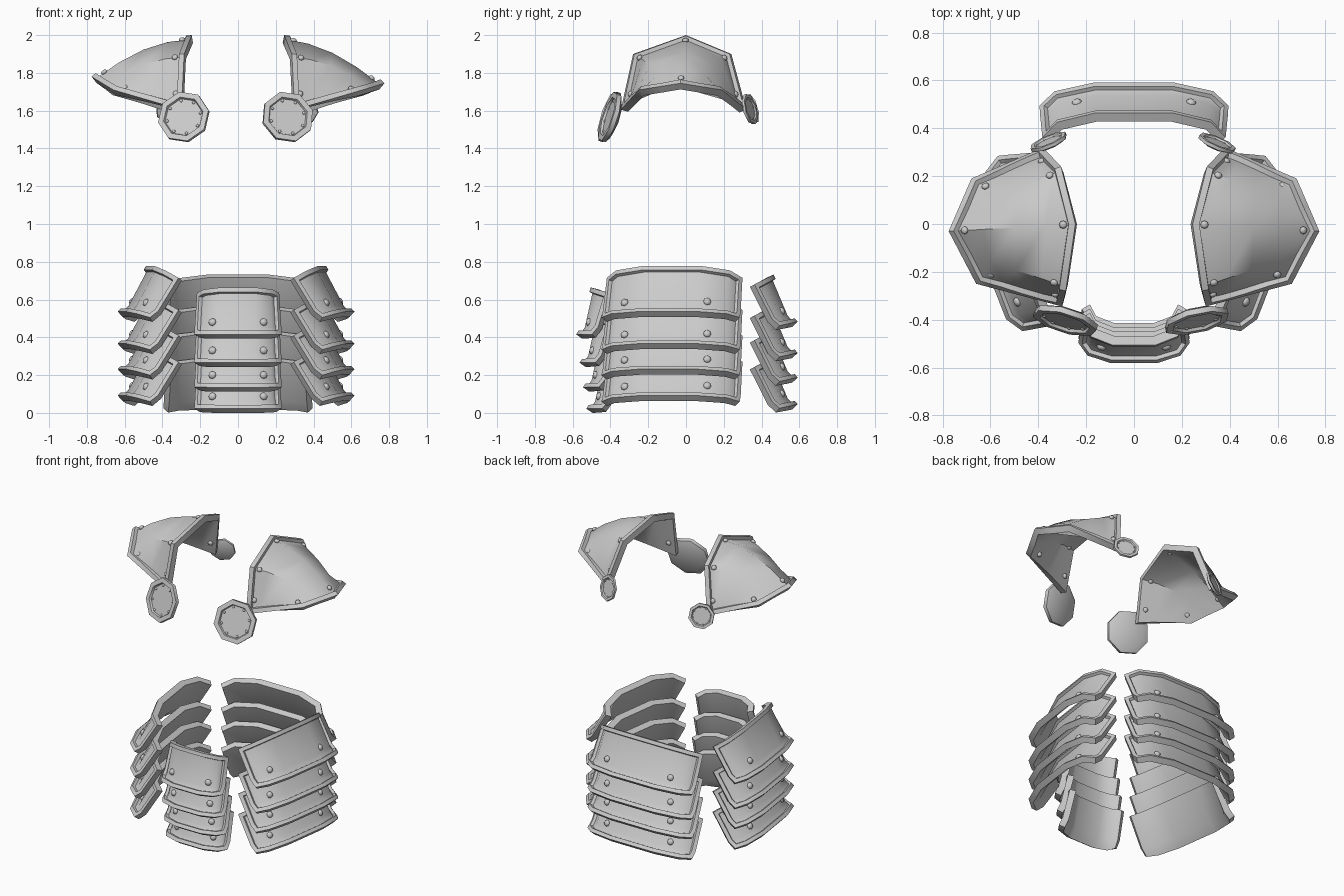
import bpy, bmesh
from math import radians, sin, cos, pi
from mathutils import Vector, Matrix

if "Cube" in bpy.data.objects:
    bpy.data.objects.remove(bpy.data.objects["Cube"])


def along(points, s):
    """Point on an evenly parameterised polyline, s in 0..1."""
    f = min(max(s, 0), 1) * (len(points) - 1)
    i = min(int(f), len(points) - 2)
    return points[i].lerp(points[i + 1], f - i)


def thicken_and_rim(bm, thick, rim, depth):
    """Turn an open outer skin into a solid plate with a raised rim."""
    bm.normal_update()
    outer = list(bm.faces)
    border = [(l.vert, l.link_loop_next.vert) for f in outer for l in f.loops
              if l.edge.is_boundary]
    inner = {v: bm.verts.new(v.co - v.normal * thick) for v in list(bm.verts)}
    for f in outer:
        bm.faces.new([inner[v] for v in reversed(f.verts)])
    for a, b in border:
        bm.faces.new((b, a, inner[a], inner[b]))
    bm.normal_update()
    bmesh.ops.inset_region(bm, faces=outer, thickness=rim, use_even_offset=True)
    bmesh.ops.inset_region(bm, faces=outer, thickness=0.005, depth=-depth,
                           use_even_offset=True)


def add_rivet(bm, pos, normal, r):
    rot = normal.to_track_quat('Z', 'Y').to_matrix().to_4x4()
    bmesh.ops.create_uvsphere(bm, u_segments=8, v_segments=6, radius=r,
                              matrix=Matrix.Translation(pos) @ rot @ Matrix.Diagonal((1, 1, 0.7, 1)))


def finish(name, bm, matrix):
    bm.transform(matrix)
    me = bpy.data.meshes.new(name)
    bm.to_mesh(me)
    bm.free()
    ob = bpy.data.objects.new(name, me)
    bpy.context.collection.objects.link(ob)
    bpy.ops.object.select_all(action='DESELECT')
    ob.select_set(True)
    bpy.context.view_layer.objects.active = ob
    bpy.ops.object.shade_smooth_by_angle(angle=radians(46))


def surface_plate(name, P, ss, ts, thick, rim, depth, rivets, r,
                  matrix=Matrix(), both_sides=False):
    """Rimmed plate from a surface function P(s, t), with rivets at (s, t)."""
    bm = bmesh.new()
    g = [[bm.verts.new(P(s, t)) for t in ts] for s in ss]
    for i in range(len(ss) - 1):
        for j in range(len(ts) - 1):
            bm.faces.new((g[i][j], g[i][j + 1], g[i + 1][j + 1], g[i + 1][j]))
    thicken_and_rim(bm, thick, rim, depth)
    e = 0.02
    for s, t in rivets:
        n = (P(s, t + e) - P(s, t - e)).cross(P(s + e, t) - P(s - e, t)).normalized()
        add_rivet(bm, P(s, t) - n * depth, n, r)
        if both_sides:
            add_rivet(bm, P(s, t) - n * thick, n, r)
    finish(name, bm, matrix)


# Skirt: hanging panels of four overlapping curved plates
PROFILE = [(-1, 0), (-0.84, 0.62), (-0.42, 1), (0.42, 1), (0.84, 0.62), (1, 0)]


def skirt_panel(name, pos, yaw, tilt, half, bulge, h, drops, inward, top_scale, rivet_u):
    def P(s, t):
        u = s * 2 - 1
        b = 0
        for (u0, b0), (u1, b1) in zip(PROFILE, PROFILE[1:]):
            if u0 <= u <= u1:
                b = b0 + (b1 - b0) * (u - u0) / (u1 - u0)
        flare = 0.02 * max(0, (t - 0.8) / 0.2)
        w = half * (top_scale + (1 - top_scale) * t)
        return Vector((u * w, -b * (bulge - 0.02 * t) - flare, -t * (h + 0.025 * b)))

    ss = [(u + 1) / 2 for u, _ in PROFILE]
    for k, drop in enumerate(drops):
        turn = Matrix.Rotation(radians(yaw), 4, 'Z')
        shift = turn @ Vector((0, inward * k, 0))
        m = (Matrix.Translation(Vector(pos) + shift - Vector((0, 0, drop)))
             @ turn @ Matrix.Rotation(radians(-tilt), 4, 'X'))
        surface_plate(f"{name}_plate_{k + 1}", P, ss, [0, 0.8, 1], 0.04, 0.024, 0.017,
                      [((u + 1) / 2, 0.7) for u in rivet_u], 0.021, m)


skirt_panel("front_skirt", (0, -0.41, 0.635), 0, 17, 0.232, 0.1, 0.235,
            (0, 0.15, 0.28, 0.393), 0.018, 0.94, (-0.62, 0.62))
skirt_panel("back_skirt", (0, 0.362, 0.68), 180, 27, 0.395, 0.115, 0.255,
            (0, 0.165, 0.295, 0.437), 0, 0.97, (-0.62, 0.62))
skirt_panel("right_skirt", (0.345, -0.06, 0.715), 82, 32, 0.37, 0.12, 0.26,
            (0, 0.17, 0.305, 0.445), 0, 0.98, (-0.68, 0.55))
skirt_panel("left_skirt", (-0.365, -0.06, 0.715), -82, 32, 0.37, 0.12, 0.26,
            (0, 0.17, 0.305, 0.445), 0, 0.98, (-0.55, 0.68))


# Shoulder guards: lofted from an inner arch to a pointed outer edge
def shoulder_guard(name, side, tip_z):
    arch = [Vector(p) for p in ((0.30, -0.345, 1.605), (0.285, -0.28, 1.9), (0.245, 0, 2.0),
                                (0.305, 0.24, 1.9), (0.38, 0.32, 1.605))]
    tip = Vector((0.775, -0.03, tip_z))
    b, d = Vector((0.66, -0.25, 1.71)), Vector((0.68, 0.19, 1.71))
    edge = [b, b.lerp(tip, 0.5), tip, d.lerp(tip, 0.5), d]

    def P(s, t):
        q = s if side > 0 else 1 - s
        p = along(arch, q).lerp(along(edge, q), t)
        p.z += 0.055 * sin(pi * q) * 4 * t * (1 - t)
        p.x *= side
        return p

    spots = [(0.07, 0.1), (0.25, 0.13), (0.5, 0.1), (0.75, 0.13), (0.93, 0.1),
             (0.1, 0.8), (0.9, 0.8), (0.5, 0.9)]
    surface_plate(name, P, [i / 4 for i in range(5)], [i / 4 for i in range(5)],
                  0.042, 0.028, 0.022, spots, 0.017, both_sides=True)


shoulder_guard("right_shoulder_guard", 1, 1.745)
shoulder_guard("left_shoulder_guard", -1, 1.78)


# Octagonal discs in front of and behind the shoulders
def disc(name, pos, r, yaw, tilt):
    bm = bmesh.new()
    ring = [Vector((r * cos(a), 0, r * sin(a))) for a in
            (radians(14 + 45 * i) for i in range(8))]
    bm.faces.new([bm.verts.new(p) for p in ring])
    thicken_and_rim(bm, r * 0.17, r * 0.2, r * 0.09)
    back = max(bm.faces, key=lambda f: f.calc_center_median().y)
    bmesh.ops.inset_individual(bm, faces=[back], thickness=r * 0.3, depth=r * 0.12)
    for p in ring:
        add_rivet(bm, p * 0.66 + Vector((0, r * 0.09, 0)), Vector((0, -1, 0)), r * 0.06)
    finish(name, bm, Matrix.Translation(pos) @ Matrix.Rotation(radians(yaw), 4, 'Z')
           @ Matrix.Rotation(radians(-tilt), 4, 'X'))


disc("right_front_disc", (0.265, -0.415, 1.57), 0.14, 13, 17)
disc("left_front_disc", (-0.29, -0.415, 1.57), 0.14, -16, 17)
disc("right_back_disc", (0.35, 0.345, 1.61), 0.083, 157, 14)
disc("left_back_disc", (-0.36, 0.35, 1.61), 0.083, -157, 14)
